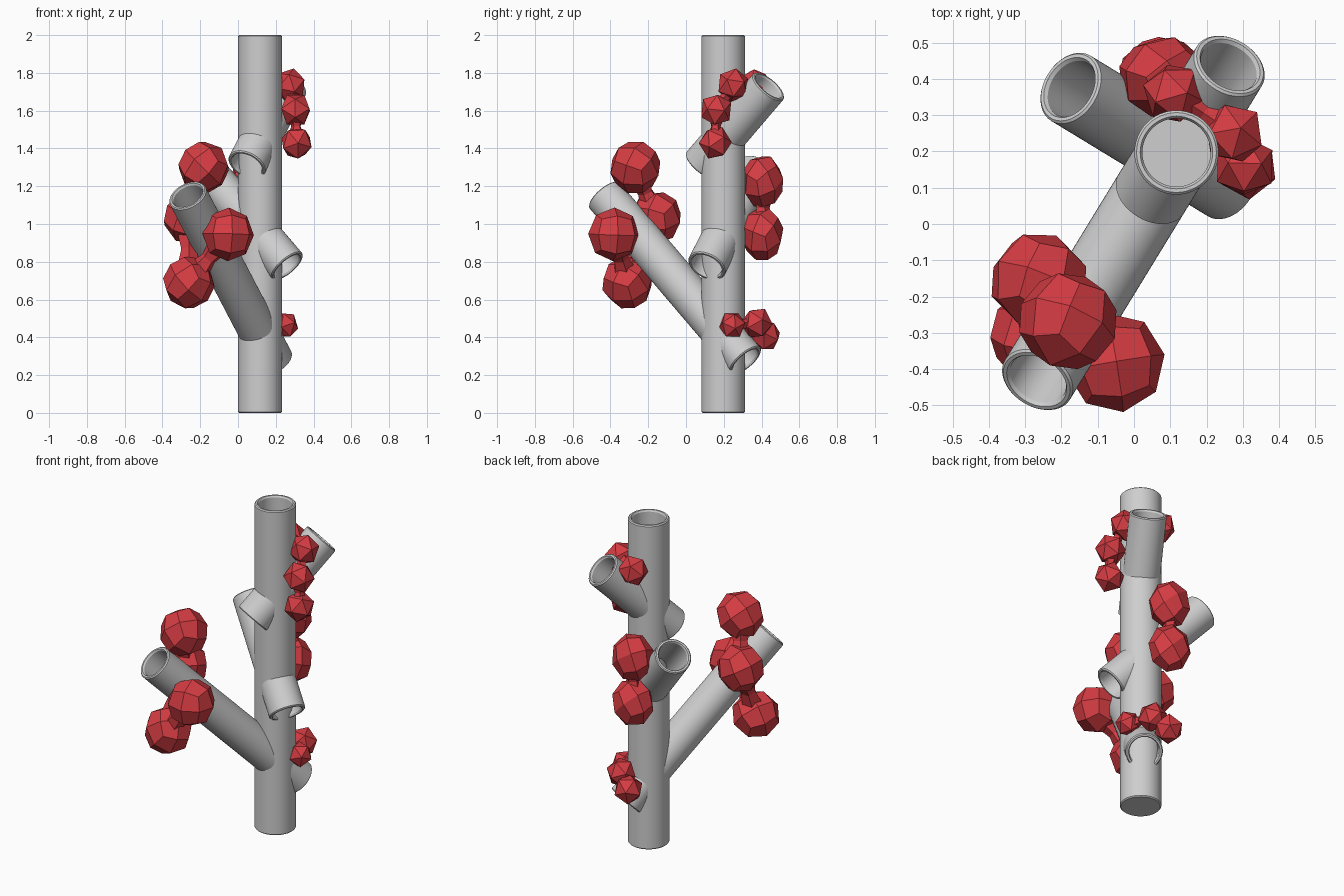
import bpy, bmesh, math, random
from mathutils import Vector, Matrix, Euler

if "Cube" in bpy.data.objects:
    bpy.data.objects.remove(bpy.data.objects["Cube"])

random.seed(4)


def material(name, rgb):
    m = bpy.data.materials.new(name)
    m.diffuse_color = (*rgb, 1)
    m.use_nodes = True
    m.node_tree.nodes["Principled BSDF"].inputs["Base Color"].default_value = m.diffuse_color
    return m


GREY = material("light_grey", (0.62, 0.62, 0.62))
RED = material("coral_red", (0.66, 0.045, 0.055))


def add_object(name, bm, mat):
    bmesh.ops.recalc_face_normals(bm, faces=bm.faces)
    mesh = bpy.data.meshes.new(name)
    bm.to_mesh(mesh)
    bm.free()
    mesh.materials.append(mat)
    ob = bpy.data.objects.new(name, mesh)
    bpy.context.collection.objects.link(ob)
    return ob


def revolve(name, profile, closed, matrix, steps=48):
    """Spin an (r, z) profile around z, then place it."""
    bm = bmesh.new()
    vs = [bm.verts.new((r, 0, z)) for r, z in profile]
    edges = [bm.edges.new(p) for p in zip(vs, vs[1:])]
    if closed:
        edges.append(bm.edges.new((vs[-1], vs[0])))
    bmesh.ops.spin(bm, geom=vs + edges, cent=(0, 0, 0), axis=(0, 0, 1),
                   angle=2 * math.pi, steps=steps, use_merge=True)
    bmesh.ops.remove_doubles(bm, verts=bm.verts, dist=1e-5)
    bm.transform(matrix)
    ob = add_object(name, bm, GREY)
    bpy.ops.object.select_all(action='DESELECT')
    ob.select_set(True)
    bpy.context.view_layer.objects.active = ob
    bpy.ops.object.shade_smooth_by_angle(angle=math.radians(30))


def rim(r, z, s):
    """Chamfered lip of a tube end, outside to inside; s is the end direction."""
    return [(r, z - s * .006), (r - .006, z), (r - .016, z), (r - .022, z - s * .01)]


# Trunk: upright tube, closed at the base
TX, TY, TR = 0.117, 0.197, 0.116
revolve("trunk", [(0, 0), (TR - .006, 0), (TR, .006)] + rim(TR, 2, 1) + [(TR - .022, 1.7), (0, 1.7)],
        False, Matrix.Translation((TX, TY, 0)))


# Branches: open tubes at 45 degrees passing through the trunk
def branch(name, direction, z, low, high, r=0.105):
    d = Vector((*direction, 0)).normalized() + Vector((0, 0, 1))
    m = Matrix.Translation((TX, TY, z)) @ d.to_track_quat('Z', 'Y').to_matrix().to_4x4()
    k = math.sqrt(2)
    revolve(name, rim(r, high * k, 1) + rim(r, -low * k, -1)[::-1], True, m)


branch("long_branch", (-.52, -.85), .415, .14, .738)
branch("middle_branch", (-.855, .52), .945, .17, .345)
branch("top_branch", (.52, .85), 1.447, .137, .283)


# Faceted buds
def bud(name, pos, size, big):
    bm = bmesh.new()
    if big:
        bmesh.ops.create_cube(bm, size=2)
        bmesh.ops.subdivide_edges(bm, edges=bm.edges, cuts=1, use_grid_fill=True)
        for v in bm.verts:
            v.co.normalize()
    else:
        bmesh.ops.create_icosphere(bm, subdivisions=1, radius=1)
    turn = Euler([random.uniform(0, 3) for _ in range(3)]).to_matrix().to_4x4()
    bm.transform(Matrix.Translation(pos) @ Matrix.Diagonal((*size, 1)) @ turn)
    add_object(name, bm, RED)


# Pinched necks that join neighbouring buds
def neck(name, a, b, r, waist):
    a, b = Vector(a), Vector(b)
    d = b - a
    bm = bmesh.new()
    for t0, t1, r0, r1 in ((0, .5, r, waist), (.5, 1, waist, r)):
        m = Matrix.Translation(a + d * (t0 + t1) / 2) @ d.to_track_quat('Z', 'Y').to_matrix().to_4x4()
        bmesh.ops.create_cone(bm, cap_ends=False, segments=5, radius1=r0, radius2=r1,
                              depth=d.length * (t1 - t0), matrix=m)
    bmesh.ops.remove_doubles(bm, verts=bm.verts, dist=1e-4)
    add_object(name, bm, RED)


# Each cluster: name, big buds?, radii, chain of bud positions
clusters = [
    ("long_branch_bud", True, (.138, .138, .142),
     [(-.182, -.268, 1.30), (-.262, -.158, 1.035), (-.26, -.31, .69), (-.052, -.382, .945)]),
    ("back_bud", True, (.125, .114, .143), [(.08, .405, 1.225), (.08, .405, .945)]),
    ("top_bud", False, (.088, .088, .092),
     [(.11, .36, 1.735), (.275, .25, 1.735), (.305, .16, 1.605), (.31, .155, 1.43)]),
    ("low_bud", False, (.085, .085, .088),
     [(.25, .245, .465), (.18, .375, .475), (.10, .42, .41)]),
]
for name, big, size, points in clusters:
    for i, p in enumerate(points):
        s = tuple(c * .85 for c in size) if (name, i) == ("low_bud", 0) else size
        bud(f"{name}_{i + 1}", p, s, big)
    for i, (a, b) in enumerate(zip(points, points[1:])):
        neck(f"{name}_neck_{i + 1}", a, b, size[0] * .6, size[0] * .3)
